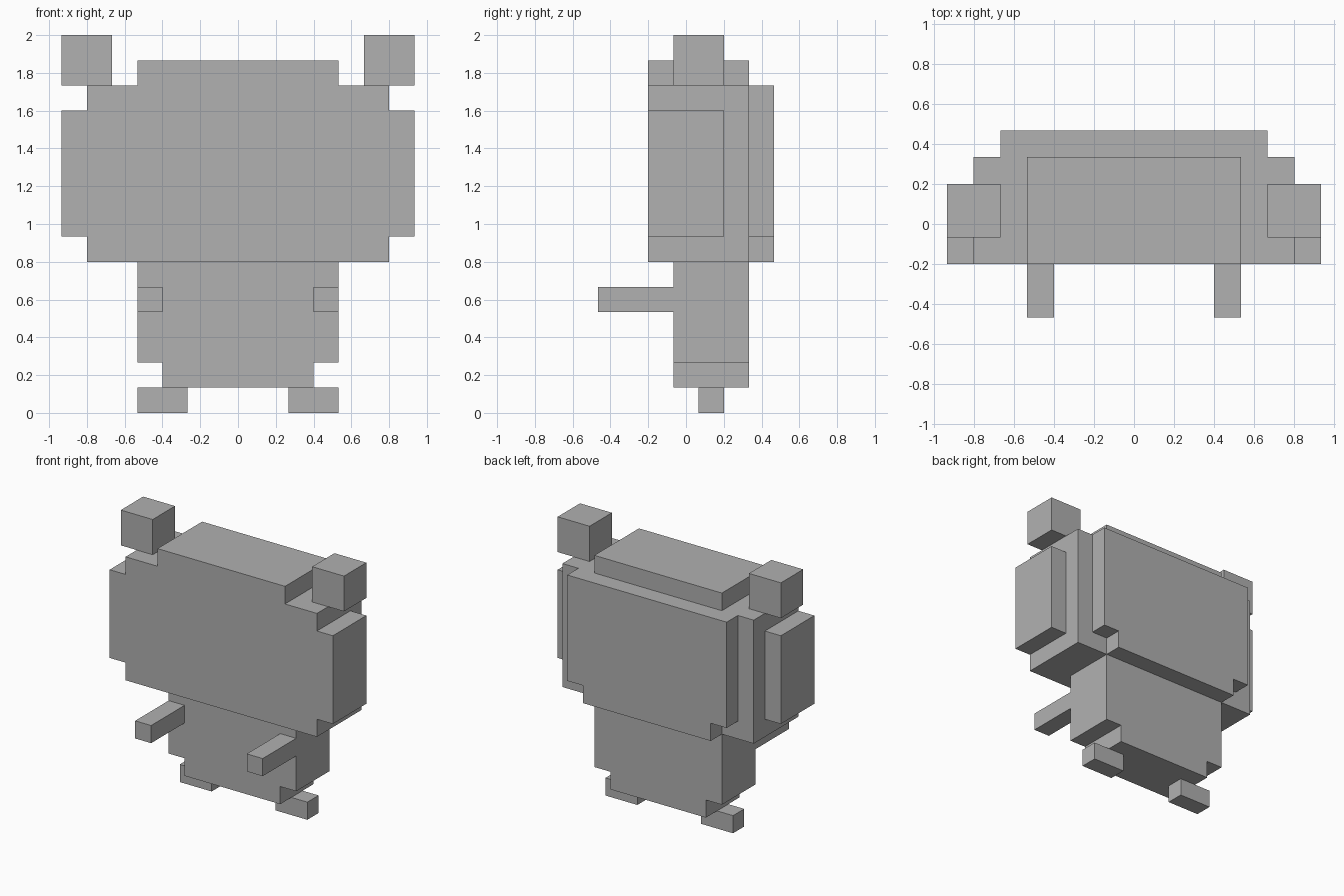
import bpy, bmesh
from itertools import product
from mathutils import Vector

cube = bpy.data.objects.get("Cube")
if cube:
    bpy.data.objects.remove(cube, do_unlink=True)

UNIT = 2 / 15                      # edge of one block
ORIGIN = Vector((0, -3.5, 0))      # block grid corner; depth counts from the front

# One plain grey for everything
grey = bpy.data.materials.new("plain grey")
grey.use_nodes = True
COLOUR = (0.44, 0.44, 0.44, 1)
grey.diffuse_color = COLOUR
grey.node_tree.nodes["Principled BSDF"].inputs["Base Color"].default_value = COLOUR


def blocks(x0, x1, y0, y1, z0, z1):
    """All unit blocks inside a box, by their lowest corner."""
    return set(product(range(x0, x1), range(y0, y1), range(z0, z1)))


def centred(half, y0, y1, z0, z1):
    return blocks(-half, half, y0, y1, z0, z1)


def mirrored(cells):
    return {(-x - 1, y, z) for x, y, z in cells}


parts = {
    # stepped head: core, side cheeks, crown, padded back
    "head": centred(6, 2, 6, 6, 13) | centred(7, 2, 5, 7, 12)
            | centred(4, 2, 6, 13, 14)
            | centred(5, 6, 7, 7, 13) | centred(4, 6, 7, 6, 7),
    # body with a narrower base
    "body": centred(4, 3, 6, 2, 6) | centred(3, 3, 6, 1, 2),
}
# paired parts
for name, cells in {
    "ear": blocks(5, 7, 3, 5, 13, 15),
    "arm": blocks(3, 4, 0, 3, 4, 5),
    "foot": blocks(2, 4, 4, 5, 0, 1),
}.items():
    parts["left_" + name] = cells
    parts["right_" + name] = mirrored(cells)

filled = set().union(*parts.values())


def build_part(name, cells):
    """Skin the blocks, leaving out faces hidden by neighbours."""
    bm = bmesh.new()
    for cell in cells:
        for axis, side in product(range(3), (0, 1)):
            neighbour = list(cell)
            neighbour[axis] += 2 * side - 1
            if tuple(neighbour) in filled:
                continue
            corners = []
            for a, b in ((0, 0), (1, 0), (1, 1), (0, 1)):
                p = Vector(cell) + ORIGIN
                p[axis] += side
                p[(axis + 1) % 3] += a
                p[(axis + 2) % 3] += b
                corners.append(bm.verts.new(p * UNIT))
            bm.faces.new(corners if side else corners[::-1])
    bmesh.ops.remove_doubles(bm, verts=bm.verts, dist=0.001)
    bmesh.ops.dissolve_limit(bm, angle_limit=0.01, verts=bm.verts, edges=bm.edges)
    mesh = bpy.data.meshes.new(name)
    bm.to_mesh(mesh)
    bm.free()
    mesh.materials.append(grey)
    bpy.context.collection.objects.link(bpy.data.objects.new(name, mesh))


for name, cells in parts.items():
    build_part(name, cells)
